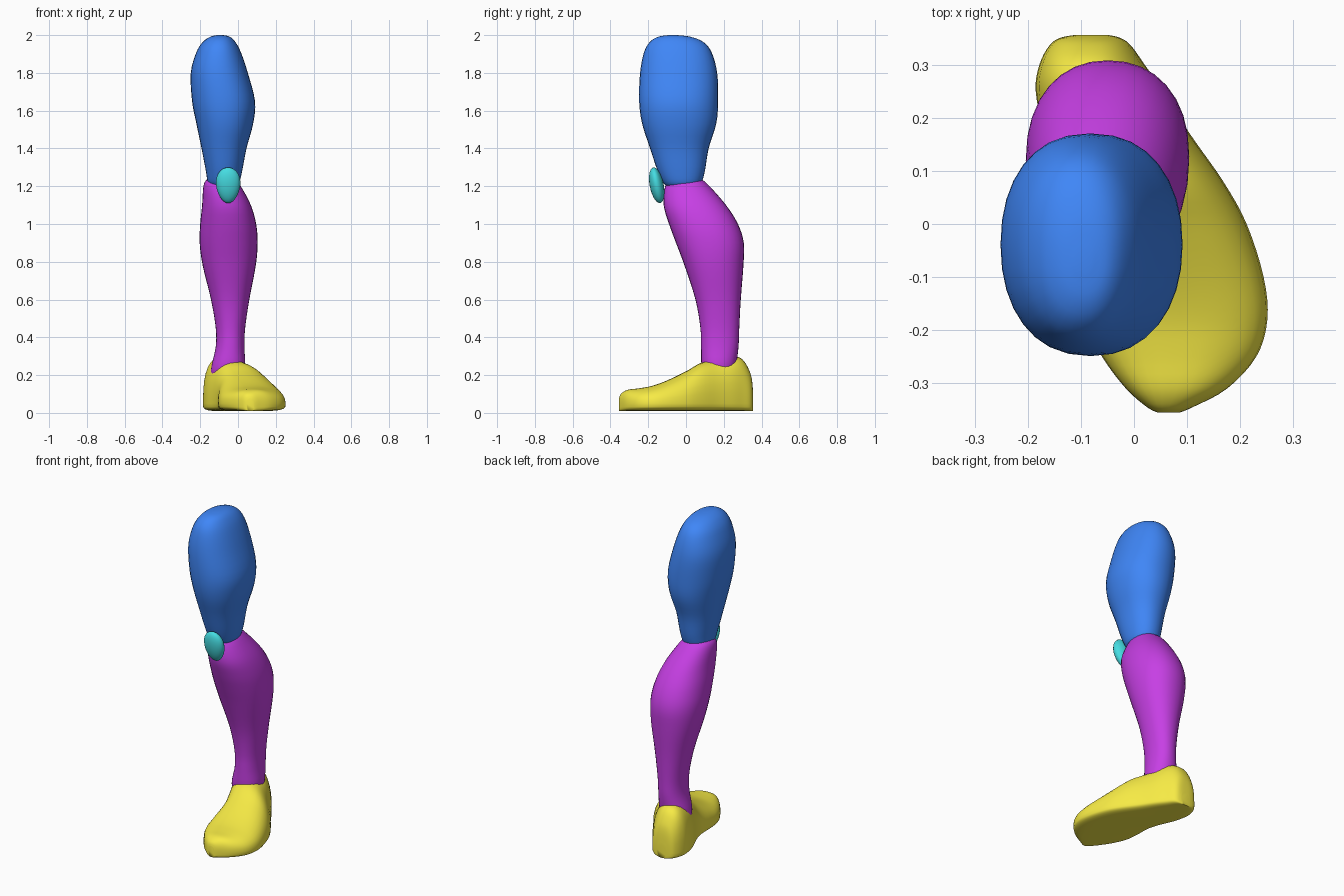
import bpy, bmesh, math

SEG = 32


def finish(ob, color):
    mat = bpy.data.materials.new(ob.name + "_color")
    mat.diffuse_color = (*color, 1)
    ob.data.materials.append(mat)
    for p in ob.data.polygons:
        p.use_smooth = True


def spline(stations, steps=4):
    """Catmull-Rom interpolation of the section table."""
    out = []
    n = len(stations)
    for i in range(n - 1):
        p0, p1, p2, p3 = (stations[min(max(k, 0), n - 1)] for k in (i - 1, i, i + 1, i + 2))
        for s in range(steps):
            t = s / steps
            out.append([0.5 * (2 * b + (c - a) * t + (2 * a - 5 * b + 4 * c - d) * t * t
                               + (3 * b - a - 3 * c + d) * t ** 3)
                        for a, b, c, d in zip(p0, p1, p2, p3)])
    out.append(list(stations[-1]))
    return out


def sgnpow(v, e):
    return math.copysign(abs(v) ** e, v)


def loft(name, stations, section, color):
    bm = bmesh.new()
    rings = [[bm.verts.new(section(st, math.tau * i / SEG)) for i in range(SEG)]
             for st in spline(stations)]
    for a, b in zip(rings, rings[1:]):
        for i in range(SEG):
            j = (i + 1) % SEG
            bm.faces.new((a[i], a[j], b[j], b[i]))
    for ring in (rings[0], rings[-1]):
        bm.faces.new(ring)
    bmesh.ops.recalc_face_normals(bm, faces=bm.faces)
    me = bpy.data.meshes.new(name)
    bm.to_mesh(me)
    bm.free()
    ob = bpy.data.objects.new(name, me)
    bpy.context.collection.objects.link(ob)
    finish(ob, color)
    return ob


def limb_section(st, a):
    z, x0, x1, y0, y1 = st
    e = 0.92
    return ((x0 + x1) / 2 + (x1 - x0) / 2 * sgnpow(math.cos(a), e),
            (y0 + y1) / 2 + (y1 - y0) / 2 * sgnpow(math.sin(a), e), z)


def foot_section(st, a):
    # flat sole, domed top whose ridge sits at xp
    y, x0, x1, xp, zt = st
    c, s = math.cos(a), math.sin(a)
    zm = min(0.05, zt * 0.5)
    e = 0.9 if c > 0 else 0.75
    if s < 0:
        e = 0.5
    x = xp + (x1 - xp if c > 0 else xp - x0) * sgnpow(c, e)
    z = zm + (zt - zm if s > 0 else zm - 0.01) * sgnpow(s, e)
    return (x, y, z)


# Thigh: z, x range, y range
loft("thigh", [
    (2.0, -0.11, -0.08, -0.09, -0.05),
    (1.992, -0.145, -0.045, -0.145, 0.02),
    (1.965, -0.185, -0.015, -0.19, 0.09),
    (1.91, -0.22, 0.015, -0.222, 0.135),
    (1.8, -0.25, 0.052, -0.243, 0.165),
    (1.65, -0.243, 0.09, -0.248, 0.17),
    (1.53, -0.22, 0.08, -0.232, 0.16),
    (1.4, -0.193, 0.045, -0.19, 0.12),
    (1.28, -0.17, 0.022, -0.15, 0.1),
    (1.215, -0.158, 0.005, -0.118, 0.08),
    (1.195, -0.13, -0.02, -0.09, 0.05),
], limb_section, (0.05, 0.24, 0.93))

# Lower leg
loft("lower_leg", [
    (1.245, -0.135, -0.04, -0.02, 0.06),
    (1.235, -0.165, -0.015, -0.07, 0.085),
    (1.2, -0.183, 0.015, -0.11, 0.125),
    (1.1, -0.19, 0.068, -0.118, 0.212),
    (1.0, -0.2, 0.096, -0.09, 0.275),
    (0.9, -0.203, 0.104, -0.053, 0.306),
    (0.78, -0.187, 0.094, -0.008, 0.304),
    (0.6, -0.143, 0.06, 0.05, 0.29),
    (0.45, -0.118, 0.038, 0.076, 0.282),
    (0.35, -0.118, 0.034, 0.08, 0.278),
    (0.25, -0.14, 0.038, 0.082, 0.265),
    (0.2, -0.14, 0.02, 0.1, 0.25),
    (0.185, -0.11, -0.01, 0.13, 0.22),
], limb_section, (0.57, 0.05, 0.78))

# Foot: y, x range, ridge x, top z
loft("foot", [
    (0.356, -0.11, -0.05, -0.08, 0.09),
    (0.35, -0.14, -0.025, -0.08, 0.17),
    (0.335, -0.16, -0.005, -0.08, 0.225),
    (0.3, -0.178, 0.02, -0.08, 0.282),
    (0.25, -0.185, 0.055, -0.07, 0.3),
    (0.17, -0.168, 0.105, -0.05, 0.285),
    (0.08, -0.13, 0.168, -0.01, 0.265),
    (0.0, -0.108, 0.212, 0.02, 0.22),
    (-0.1, -0.106, 0.244, 0.06, 0.172),
    (-0.18, -0.095, 0.251, 0.09, 0.143),
    (-0.25, -0.06, 0.23, 0.09, 0.13),
    (-0.31, -0.015, 0.175, 0.08, 0.122),
    (-0.345, 0.025, 0.11, 0.065, 0.1),
    (-0.355, 0.045, 0.085, 0.065, 0.075),
], foot_section, (0.93, 0.83, 0.06))

# Kneecap: tapered, tilted ellipsoid
bpy.ops.mesh.primitive_uv_sphere_add(segments=24, ring_count=14, radius=1,
                                     location=(-0.052, -0.155, 1.205),
                                     rotation=(math.radians(11), 0, 0))
knee = bpy.context.object
knee.name = "kneecap"
for v in knee.data.vertices:
    v.co.x *= 1 + 0.15 * v.co.z
knee.scale = (0.064, 0.037, 0.096)
finish(knee, (0.06, 0.72, 0.76))
